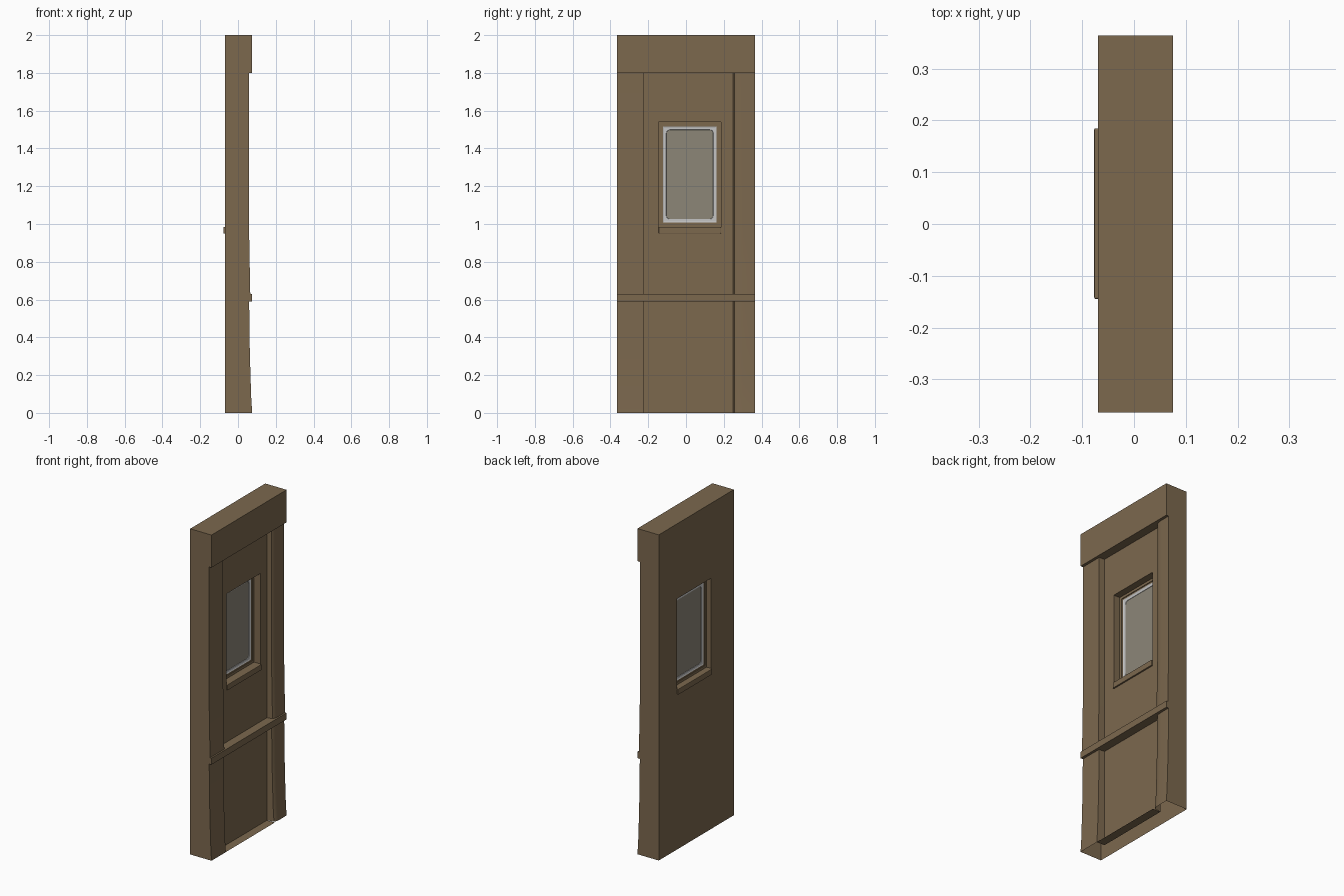
import bpy, bmesh, math
from mathutils import Vector

if "Cube" in bpy.data.objects:
    bpy.data.objects.remove(bpy.data.objects["Cube"])


def material(name, rgb):
    m = bpy.data.materials.new(name)
    m.diffuse_color = (*rgb, 1)
    m.use_nodes = True
    m.node_tree.nodes["Principled BSDF"].inputs["Base Color"].default_value = m.diffuse_color
    return m


WOOD = material("brown_wood", (0.200, 0.138, 0.076))
PALE = material("pale_window_frame", (0.56, 0.56, 0.56))
GLASS = material("grey_glass", (0.262, 0.238, 0.187))

Y = 0.364                    # half width of the wall
BACK, PANEL, FRONT = -0.07, 0.022, 0.075
YL, YR = -0.224, 0.25        # inner edges of the pillars
WY, WZ = (-0.145, 0.185), (0.985, 1.54)   # window hole
CY, CZ = sum(WY) / 2, sum(WZ) / 2


def finish(name, bm, mat, smooth=False):
    bmesh.ops.remove_doubles(bm, verts=bm.verts[:], dist=1e-5)
    me = bpy.data.meshes.new(name)
    bm.to_mesh(me)
    bm.free()
    ob = bpy.data.objects.new(name, me)
    bpy.context.collection.objects.link(ob)
    me.materials.append(mat)
    if smooth:
        bpy.ops.object.select_all(action='DESELECT')
        ob.select_set(True)
        bpy.context.view_layer.objects.active = ob
        bpy.ops.object.shade_smooth_by_angle(angle=math.radians(25))
    return ob


def face(bm, pts, toward):
    """Face turned to point along the given direction."""
    f = bm.faces.new([bm.verts.new(p) for p in pts])
    f.normal_update()
    if f.normal.dot(Vector(toward)) < 0:
        f.normal_flip()


def holed_plane(bm, x, ys, zs, toward):
    """Upright plane with the middle cell left open for the window."""
    for i in range(3):
        for j in range(3):
            if (i, j) != (1, 1):
                a, b, c, d = ys[i], ys[i + 1], zs[j], zs[j + 1]
                face(bm, [(x, a, c), (x, b, c), (x, b, d), (x, a, d)], toward)


def strip(bm, profile, y0, y1, dirs):
    """Profile in x and z drawn out along y."""
    for (p, q), d in zip(zip(profile, profile[1:]), dirs):
        face(bm, [(p[0], y0, p[1]), (q[0], y0, q[1]),
                  (q[0], y1, q[1]), (p[0], y1, p[1])], d)


# pillar face depth by height, flaring above the floor and above the rail
LOWER = [(0.075, 0), (0.070, 0.08), (0.066, 0.2), (0.062, 0.35), (0.059, 0.59)]
UPPER = [(0.065, 0.63), (0.062, 0.78), (0.058, 1.0), (0.058, 1.8)]
UP, DOWN, OUT = (0, 0, 1), (0, 0, -1), (1, 0, 0)

# main wall: back, recessed panel, sides, open underneath
bm = bmesh.new()
holed_plane(bm, BACK, (-Y, *WY, Y), (0, *WZ, 2), (-1, 0, 0))
holed_plane(bm, PANEL, (YL, *WY, YR), (0, *WZ, 1.8), OUT)
outline = ([(BACK, 0)] + LOWER + [(FRONT, 0.59), (FRONT, 0.63)] + UPPER
           + [(FRONT, 1.8), (FRONT, 2), (BACK, 2)])
for s in (-1, 1):
    face(bm, [(x, s * Y, z) for x, z in outline], (0, s, 0))
strip(bm, [(PANEL, 0), (FRONT, 0)], YL, YR, [UP])
finish("wall_body", bm, WOOD)

# top beam and waist rail
bm = bmesh.new()
strip(bm, [(PANEL, 1.8), (FRONT, 1.8), (FRONT, 2), (BACK, 2)], -Y, Y, [DOWN, OUT, UP])
finish("top_beam", bm, WOOD)
bm = bmesh.new()
strip(bm, [(PANEL, 0.59), (FRONT, 0.59), (FRONT, 0.63), (PANEL, 0.63)], -Y, Y,
      [DOWN, OUT, UP])
finish("waist_rail", bm, WOOD)


# pillars: sharp inner corner on the left, rounded on the right
def left_section(f):
    return [(f, -Y), (f, -0.226), (PANEL, YL)]


def right_section(f):
    return [(PANEL, YR), (f - 0.010, 0.256), (f - 0.005, 0.265),
            (f - 0.0015, 0.28), (f, 0.30), (f, Y)]


for name, section, inner in (("left_pillar", left_section, 1),
                             ("right_pillar", right_section, -1)):
    bm = bmesh.new()
    for run in (LOWER, UPPER):
        for (f0, z0), (f1, z1) in zip(run, run[1:]):
            a, b = section(f0), section(f1)
            for i in range(len(a) - 1):
                face(bm, [(*a[i], z0), (*a[i + 1], z0),
                          (*b[i + 1], z1), (*b[i], z1)], (1, 0.8 * inner, 0))
    finish(name, bm, WOOD, True)


# window: nested rectangular loops, stepped inward from each side
def loop(bm, hw, hh, x, r=0.0, n=5):
    out = []
    for k, (sy, sz) in enumerate(((1, 1), (-1, 1), (-1, -1), (1, -1))):
        for i in range(n):
            t = math.pi / 2 * (k + i / (n - 1))
            out.append(bm.verts.new((x, CY + sy * (hw - r) + r * math.cos(t),
                                     CZ + sz * (hh - r) + r * math.sin(t))))
    return out


def nested(name, rings, side, mat, fill=False):
    bm = bmesh.new()
    loops = [loop(bm, *r) for r in rings]
    for a, b in zip(loops, loops[1:]):
        for i in range(len(a)):
            j = (i + 1) % len(a)
            q = [a[i], a[j], b[j], b[i]]
            bm.faces.new(q if side > 0 else q[::-1])
    if fill:
        bm.faces.new(loops[-1] if side > 0 else loops[-1][::-1])
    bmesh.ops.dissolve_degenerate(bm, dist=1e-5, edges=bm.edges[:])
    finish(name, bm, mat)


for label, side, start, rest in (("front", 1, PANEL, -0.020), ("back", -1, BACK, -0.038)):
    hw, hh = (WY[1] - WY[0]) / 2, (WZ[1] - WZ[0]) / 2
    x1, x2, x3 = rest - side * 0.004, rest - side * 0.006, rest - side * 0.008
    nested(label + "_window_reveal",
           [(hw, hh, start), (hw, hh, rest), (0.149, 0.262, rest),
            (0.149, 0.262, x1), (0.141, 0.254, x1)], side, WOOD)
    nested(label + "_window_frame",
           [(0.141, 0.254, x1), (0.136, 0.249, x2), (0.125, 0.237, x2, 0.02),
            (0.124, 0.236, x3, 0.02)], side, PALE)
    nested(label + "_window_glass", [(0.124, 0.236, x3, 0.02)], side, GLASS, True)

# sill passing through the wall, proud on both sides
bpy.ops.mesh.primitive_cube_add(size=1, location=((-0.077 + 0.031) / 2, CY, 0.9675))
sill = bpy.context.object
sill.name = "window_sill"
sill.scale = (0.108, 0.33, 0.035)
bpy.ops.object.transform_apply(location=False, rotation=False, scale=True)
sill.data.materials.append(WOOD)
bev = sill.modifiers.new("soft_edges", 'BEVEL')
bev.width = 0.003
bev.segments = 2
